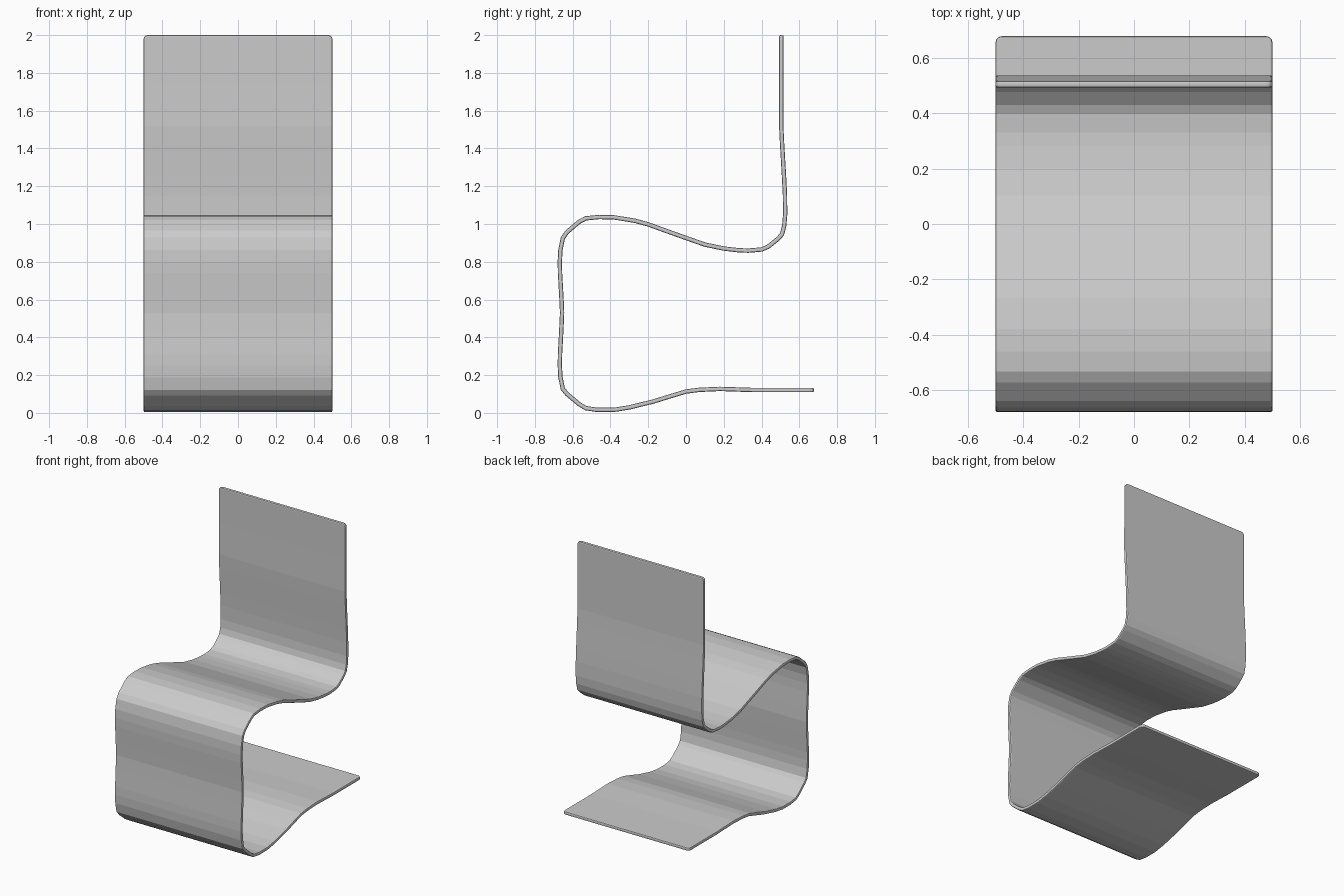
import bpy, bmesh

WIDTH = 1.0
THICK = 0.023

# Side profile (y, z): backrest top -> seat -> front -> floor base
profile = [
    (0.505, 2.0), (0.505, 1.75), (0.504, 1.52), (0.509, 1.42), (0.519, 1.25),
    (0.524, 1.15), (0.525, 1.05), (0.520, 0.99), (0.508, 0.945),
    (0.485, 0.92), (0.435, 0.880), (0.40, 0.865), (0.33, 0.859), (0.28, 0.861),
    (0.20, 0.870), (0.10, 0.891), (0.04, 0.912), (-0.07, 0.951),
    (-0.20, 0.998), (-0.27, 1.017), (-0.38, 1.035), (-0.46, 1.037),
    (-0.53, 1.030), (-0.565, 1.012), (-0.63, 0.957), (-0.652, 0.925),
    (-0.665, 0.86), (-0.668, 0.80), (-0.667, 0.74), (-0.660, 0.62),
    (-0.656, 0.53), (-0.660, 0.44), (-0.667, 0.31), (-0.668, 0.25),
    (-0.665, 0.19), (-0.652, 0.127), (-0.63, 0.100), (-0.565, 0.046),
    (-0.53, 0.025), (-0.47, 0.016), (-0.38, 0.0165), (-0.30, 0.029),
    (-0.17, 0.061), (-0.10, 0.083), (0.0, 0.113), (0.07, 0.122),
    (0.18, 0.127), (0.27, 0.124), (0.36, 0.121), (0.50, 0.121), (0.678, 0.121),
]

# Continuous bent sheet
bm = bmesh.new()
rows = [[bm.verts.new((x, y, z)) for x in (-WIDTH / 2, WIDTH / 2)] for y, z in profile]
for a, b in zip(rows, rows[1:]):
    bm.faces.new((a[0], a[1], b[1], b[0]))

# Rounded corners at the two free ends
bmesh.ops.bevel(bm, geom=rows[0] + rows[-1], offset=0.022, segments=3,
                profile=0.5, affect='VERTICES')
bmesh.ops.recalc_face_normals(bm, faces=bm.faces)
mesh = bpy.data.meshes.new("chair_sheet")
bm.to_mesh(mesh)
bm.free()
chair = bpy.data.objects.new("chair_sheet", mesh)
bpy.context.collection.objects.link(chair)

# Thickness and softened rim
solid = chair.modifiers.new("thickness", 'SOLIDIFY')
solid.thickness = THICK
solid.offset = 0
solid.use_even_offset = True
bev = chair.modifiers.new("rim", 'BEVEL')
bev.width = 0.007
bev.segments = 2
bev.limit_method = 'ANGLE'
bev.angle_limit = 1.05
